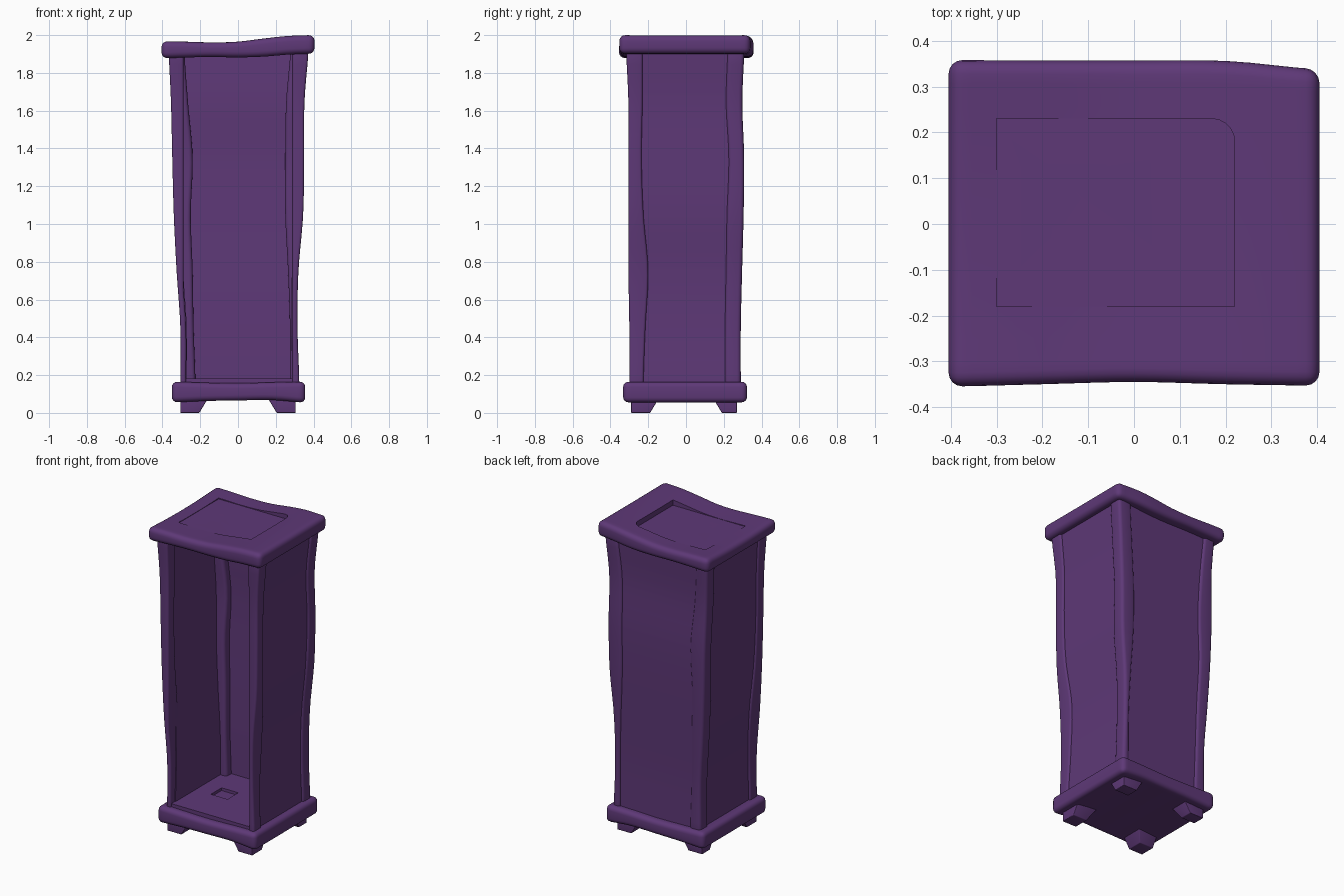
import bpy, bmesh, math
from mathutils import Vector

if "Cube" in bpy.data.objects:
    bpy.data.objects.remove(bpy.data.objects["Cube"])

purple = bpy.data.materials.new("purple_wood")
purple.use_nodes = True
COLOUR = (0.112, 0.04, 0.185, 1)
purple.diffuse_color = COLOUR
purple.node_tree.nodes["Principled BSDF"].inputs["Base Color"].default_value = COLOUR


def curve(lo, hi, *vals):
    """Smooth function through evenly spaced values."""
    def f(t):
        u = min(max((t - lo) / (hi - lo), 0), 1) * (len(vals) - 1)
        i = min(int(u), len(vals) - 2)
        s = u - i
        a, b, c, d = (vals[min(max(i + k, 0), len(vals) - 1)] for k in (-1, 0, 1, 2))
        return b + s * ((c - a) + s * ((2*a - 5*b + 4*c - d) + s * (3*b - a - 3*c + d))) / 2
    return f


def finish(name, bm, bevel=0, cutter=None):
    """Turn a bmesh into a rounded, optionally cut, smooth-shaded part."""
    bmesh.ops.recalc_face_normals(bm, faces=bm.faces)
    mesh = bpy.data.meshes.new(name)
    bm.to_mesh(mesh)
    bm.free()
    obj = bpy.data.objects.new(name, mesh)
    bpy.context.collection.objects.link(obj)
    if bevel:
        mod = obj.modifiers.new("round", 'BEVEL')
        mod.width, mod.segments = bevel, 4
        mod.limit_method, mod.angle_limit = 'ANGLE', math.radians(50)
    if cutter:
        mod = obj.modifiers.new("recess", 'BOOLEAN')
        mod.object, mod.operation, mod.solver = cutter, 'DIFFERENCE', 'EXACT'
    if obj.modifiers:
        deps = bpy.context.evaluated_depsgraph_get()
        obj.data = bpy.data.meshes.new_from_object(obj.evaluated_get(deps))
        obj.modifiers.clear()
    if cutter:
        bpy.data.objects.remove(cutter)
    obj.data.materials.clear()
    obj.data.materials.append(purple)
    bpy.ops.object.select_all(action='DESELECT')
    obj.select_set(True)
    bpy.context.view_layer.objects.active = obj
    bpy.ops.object.shade_smooth_by_angle(angle=math.radians(40))
    return obj


def loft(name, x0, x1, y0, y1, z0, z1, rings=24, bevel=0.0, taper=None, cutter=None):
    """Four-sided column whose sides are functions of height."""
    bm = bmesh.new()
    prev = None
    for i in range(rings + 1):
        z = z0 + (z1 - z0) * i / rings
        a, b, c, d = x0(z), x1(z), y0(z), y1(z)
        ring = [bm.verts.new((x, y, z)) for x, y in ((a, c), (b, c), (b, d), (a, d))]
        if prev:
            for k in range(4):
                j = (k + 1) % 4
                bm.faces.new((prev[k], prev[j], ring[j], ring[k]))
        else:
            bm.faces.new(ring[::-1])
        prev = ring
    bm.faces.new(prev)
    return finish(name, bm, bevel, cutter)


def const(v):
    return lambda z: v


def box(name, x0, x1, y0, y1, z0, z1, cutter=None):
    return loft(name, *map(const, (x0, x1, y0, y1)), z0, z1, rings=1, cutter=cutter)


def slab(name, outline, bottom, top, bevel, cutter=None):
    """Warped board: outline maps a unit square to x, y; bottom and top give heights."""
    bm = bmesh.new()
    bmesh.ops.create_grid(bm, x_segments=16, y_segments=14, size=1)
    low = list(bm.verts)
    out = bmesh.ops.extrude_face_region(bm, geom=bm.faces[:])
    high = [g for g in out["geom"] if isinstance(g, bmesh.types.BMVert)]
    for verts, height in ((low, bottom), (high, top)):
        for v in verts:
            x, y = outline(v.co.x, v.co.y)
            v.co = Vector((x, y, height(x, y)))
    return finish(name, bm, bevel, cutter)


# Wavy outer faces of the case, and the inner edges of its posts
def wave(*vals):
    return curve(0.15, 1.95, *vals)


left = wave(-.305, -.305, -.325, -.34, -.348, -.355, -.368)
right = wave(.325, .315, .32, .345, .35, .352, .375)
front = wave(-.30, -.30, -.305, -.305, -.305, -.305, -.318)
back = wave(.29, .29, .297, .305, .308, .298, .31)
in_left = wave(-.225, -.235, -.24, -.25, -.24, -.265, -.285)
in_right = wave(.275, .275, .265, .25, .25, .255, .28)
in_front = wave(-.225, -.215, -.20, -.225, -.235, -.23, -.23)
in_back = wave(.205, .205, .21, .215, .225, .21, .22)


def shift(f, d):
    return lambda z: f(z) + d


# Corner posts
LOW, HIGH = 0.13, 1.92
loft("front_right_post", left, lambda z: max(-.288, left(z) + .03), front, in_front, LOW, HIGH, bevel=.013)
loft("front_left_post", lambda z: min(.287, right(z) - .03), right, front, in_front, LOW, HIGH, bevel=.013)
loft("back_right_post", left, in_left, in_back, back, LOW, HIGH, bevel=.02)
loft("back_left_post", in_right, right, in_back, back, LOW, HIGH, bevel=.02)

# Thin panels set between the posts
loft("right_panel", shift(left, .012), shift(left, .034), shift(in_front, -.03), shift(in_back, .03), LOW, HIGH)
loft("left_panel", shift(right, -.034), shift(right, -.012), shift(in_front, -.03), shift(in_back, .03), LOW, HIGH)
loft("back_panel", shift(in_left, -.02), shift(in_right, .02), shift(back, -.036), shift(back, -.012), LOW, HIGH)

# Floor with a small square recess
floor_cut = box("floor_cutter", -.16, -.04, -.05, .06, .165, .25)
floor_cut.hide_render = True
box("floor", -.29, .30, -.29, .27, .14, .183, cutter=floor_cut)

# Wavy lid with a shallow recess that fades out to one side
bm = bmesh.new()
bmesh.ops.create_cube(bm, size=1)
for v in bm.verts:
    v.co = Vector((-.04 + .52 * v.co.x, .025 + .41 * v.co.y, 2.0 + .09 * v.co.z))
corner = [e for e in bm.edges if all(v.co.x > 0 and v.co.y > 0 for v in e.verts)]
bmesh.ops.bevel(bm, geom=corner, offset=.05, segments=5, profile=.5, affect='EDGES')
lid_cut = finish("lid_cutter", bm)
lid_cut.hide_render = True
lid_top = curve(-.4, .4, 1.968, 1.966, 1.962, 1.966, 1.982, 1.996, 2.0)
lid_low = curve(-.4, .4, 1.878, 1.882, 1.884, 1.882, 1.886, 1.897, 1.902)
lid_back = curve(-1, 1, .358, .357, .357, .356, .338)
lid_front = curve(-1, 1, -.355, -.35, -.345, -.35, -.353)


def lid_outline(u, v):
    t = (v + 1) / 2
    return u * .405, lid_front(u) * (1 - t) + lid_back(u) * t


slab("lid", lid_outline, lambda x, y: lid_low(x),
     lambda x, y: lid_top(x) - .012 * max(0, 1 - (y / .34) ** 2) * max(0, min(1, .5 - x)),
     .03, lid_cut)

# Base board
base_top = curve(-.35, .36, .165, .16, .157, .162, .165)
base_low = curve(-.35, .36, .056, .063, .066, .068, .054)
slab("base", lambda u, v: (.003 + .353 * u, -.005 + .328 * v),
     lambda x, y: base_low(x), lambda x, y: base_top(x), .028)

# Four feet, flaring inward towards the base
for side, sx in (("right", -1), ("left", 1)):
    for end, y_out, y_in in (("front", -.29, -.19), ("back", .27, .19)):
        sy = 1 if y_out > 0 else -1

        def xi(z, s=sx):
            return s * (.205 - .6 * z)

        def yi(z, s=sy, y=y_in):
            return y - s * .6 * z

        loft(f"{end}_{side}_foot", xi, const(sx * .305), yi, const(y_out), 0, .08, rings=1, bevel=.004)
